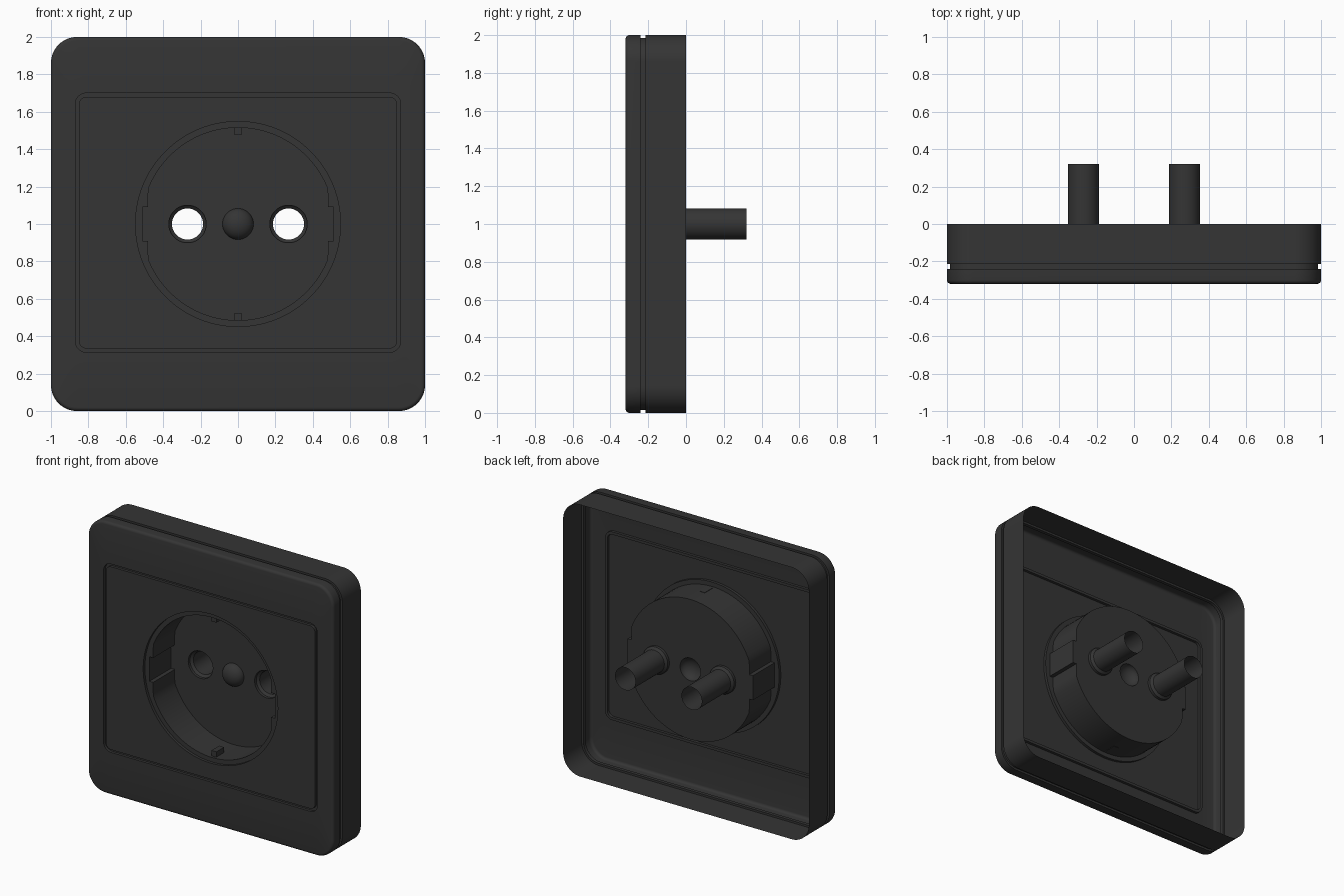
import bpy, bmesh, math

if "Cube" in bpy.data.objects:
    bpy.data.objects.remove(bpy.data.objects["Cube"])

STEPS = 24          # segments per quarter turn
FRONT, BOTTOM = -0.32, -0.05

dark = bpy.data.materials.new("dark_plastic")
dark.diffuse_color = (0.035, 0.035, 0.035, 1)
dark.use_nodes = True
dark.node_tree.nodes["Principled BSDF"].inputs["Base Color"].default_value = dark.diffuse_color


def rounded(hx, hz, r, y, cx=0.0, cz=1.0):
    """Rounded rectangle loop; a circle when hx == hz == r."""
    pts = []
    for q in range(4):
        sx, sz = (1, -1, -1, 1)[q], (1, 1, -1, -1)[q]
        for i in range(STEPS + 1):
            a = math.radians(90 * (q + i / STEPS))
            pts.append((cx + sx * (hx - r) + r * math.cos(a), y,
                        cz + sz * (hz - r) + r * math.sin(a)))
    return pts


def circle(r, y, cx=0.0):
    return rounded(r, r, r, y, cx)


def keyed(y, r=0.515, flat=0.48, notch=0.51, half=0.09):
    """Cup outline: circle with a flat and a notch on each side."""
    pts = []
    for q in range(4):
        for i in range(STEPS + 1):
            a = math.radians(90 * (q + i / STEPS))
            x, z = r * math.cos(a), r * math.sin(a)
            k = round(abs(math.degrees(math.asin(max(-1, min(1, z / r))))) / (90 / STEPS))
            if k <= 2:
                x = math.copysign(notch, x)
            elif abs(x) > flat:
                x = math.copysign(flat, x)
            if k in (2, 3):
                z = math.copysign(half, z)
            pts.append((x, y, 1 + z))
    return pts


def loft(bm, loops):
    rings = [[bm.verts.new(p) for p in loop] for loop in loops]
    n = len(rings[0])
    for a, b in zip(rings, rings[1:]):
        for i in range(n):
            j = (i + 1) % n
            bm.faces.new((a[i], a[j], b[j], b[i]))
    return rings


def clean(bm):
    bmesh.ops.remove_doubles(bm, verts=bm.verts[:], dist=1e-5)
    bmesh.ops.dissolve_degenerate(bm, dist=1e-6, edges=bm.edges[:])


def finish(bm, name):
    me = bpy.data.meshes.new(name)
    bm.to_mesh(me)
    bm.free()
    ob = bpy.data.objects.new(name, me)
    bpy.context.collection.objects.link(ob)
    me.materials.append(dark)
    bpy.ops.object.select_all(action='DESELECT')
    ob.select_set(True)
    bpy.context.view_layer.objects.active = ob
    bpy.ops.object.shade_smooth_by_angle(angle=math.radians(32))
    return ob


def lofted(name, loops):
    bm = bmesh.new()
    loft(bm, loops)
    clean(bm)
    return finish(bm, name)


def outline(inset, y):
    return rounded(1 - inset, 1 - inset, 0.14 - inset, y)


def panel(inset, y):
    return rounded(0.87 - inset, 0.693 - inset, 0.06 - inset, y, cz=1.007)


# Open-backed side frame with the shadow gap
lofted("side_frame", [outline(0, 0), outline(0, -0.215), outline(0.015, -0.215),
                      outline(0.015, -0.24), outline(0, -0.24)])

# Front cover: softened rim, thin rectangular groove, round opening
b = 0.02
rim = [outline(b * (1 - math.cos(t)), FRONT + b - b * math.sin(t))
       for t in [math.radians(22.5 * i) for i in range(5)]]
lofted("front_cover", [outline(0, -0.24)] + rim +
       [panel(0, FRONT), panel(0, FRONT + 0.02), panel(0.02, FRONT + 0.02),
        panel(0.02, FRONT), circle(0.548, FRONT)])

# Recessed cup: lip, keyed wall
lofted("cup_wall", [circle(0.548, FRONT), circle(0.548, FRONT + 0.02),
                    keyed(FRONT + 0.02), keyed(BOTTOM)])

# Cup floor with two pin holes and a centre hole
bm = bmesh.new()
for pts in (keyed(BOTTOM), circle(0.1, BOTTOM, -0.27),
            circle(0.1, BOTTOM, 0.27), circle(0.083, BOTTOM)):
    vs = [bm.verts.new(p) for p in pts]
    for i in range(len(vs)):
        bm.edges.new((vs[i], vs[(i + 1) % len(vs)]))
bmesh.ops.remove_doubles(bm, verts=bm.verts[:], dist=1e-5)
bmesh.ops.triangle_fill(bm, use_beauty=True, use_dissolve=False,
                        edges=bm.edges[:], normal=(0, -1, 0))
for f in bm.faces:
    f.normal_update()
    if f.normal.y > 0:
        f.normal_flip()
finish(bm, "cup_floor")

# Pin tubes, open at both ends
for side, x in (("left", -0.27), ("right", 0.27)):
    lofted(side + "_pin_tube", [circle(0.1, BOTTOM, x), circle(0.1, BOTTOM + 0.02, x),
                                circle(0.083, BOTTOM + 0.035, x), circle(0.083, 0.32, x)])

# Domed centre screw cover
dome = [circle(max(0.083 * math.cos(t), 1e-7), BOTTOM - 0.06 * math.sin(t))
        for t in [math.radians(11.25 * i) for i in range(9)]]
lofted("centre_dome", dome)

# Earth clips at the top and bottom of the cup
for name, s in (("top_clip", 1), ("bottom_clip", -1)):
    bm = bmesh.new()
    bmesh.ops.create_cube(bm, size=1)
    for v in bm.verts:
        v.co = (v.co.x * 0.04, -0.235 + v.co.y * 0.09, 1 + s * 0.496 + v.co.z * 0.042)
    finish(bm, name)
